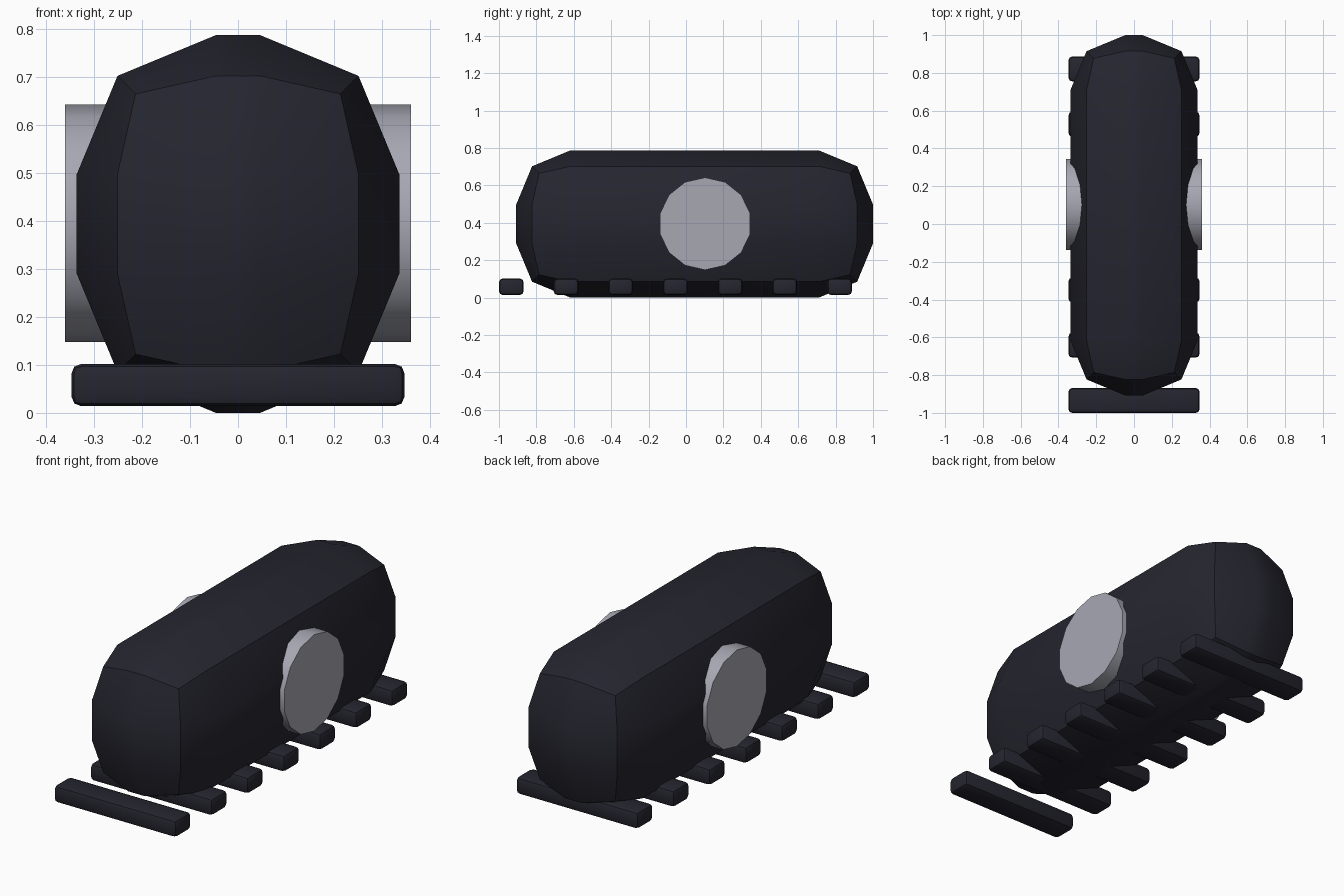
import bpy, bmesh, math
from mathutils import Matrix

if "Cube" in bpy.data.objects:
    bpy.data.objects.remove(bpy.data.objects["Cube"])


def material(name, color):
    m = bpy.data.materials.new(name)
    m.diffuse_color = (*color, 1.0)
    m.use_nodes = True
    m.node_tree.nodes["Principled BSDF"].inputs["Base Color"].default_value = m.diffuse_color
    return m


DARK = material("dark blue grey", (0.0185, 0.0185, 0.029))
METAL = material("light metal grey", (0.385, 0.39, 0.45))


def finish(name, bm, mat):
    bmesh.ops.recalc_face_normals(bm, faces=bm.faces)
    mesh = bpy.data.meshes.new(name)
    bm.to_mesh(mesh)
    bm.free()
    obj = bpy.data.objects.new(name, mesh)
    bpy.context.collection.objects.link(obj)
    mesh.materials.append(mat)
    bpy.ops.object.select_all(action='DESELECT')
    obj.select_set(True)
    bpy.context.view_layer.objects.active = obj
    bpy.ops.object.shade_smooth_by_angle(angle=math.radians(30))
    return obj


def rounded_box(name, size, center, radius, mat):
    bm = bmesh.new()
    bmesh.ops.create_cube(bm, size=1.0)
    bmesh.ops.scale(bm, vec=size, verts=bm.verts)
    bmesh.ops.bevel(bm, geom=bm.edges[:], offset=radius, offset_type='OFFSET',
                    segments=2, profile=0.5, affect='EDGES', clamp_overlap=True)
    bmesh.ops.translate(bm, vec=center, verts=bm.verts)
    return finish(name, bm, mat)


# Main body: long box with large two-step rounding
rounded_box("body", (0.672, 1.908, 0.787), (0, 0.046, 0.3935), 0.29, DARK)

# Cross bars under the body
for i in range(7):
    rounded_box(f"cross_bar_{i + 1}", (0.694, 0.132, 0.088),
                (0, -0.934 + 0.2925 * i, 0.058), 0.02, DARK)

# Side discs: one 14-sided drum through the body, a corner pointing up
bm = bmesh.new()
bmesh.ops.create_cone(bm, cap_ends=True, segments=14, radius1=0.247, radius2=0.247,
                      depth=0.72)
top = max(bm.verts, key=lambda v: v.co.x)
turn = -math.atan2(top.co.y, top.co.x)
bmesh.ops.transform(bm, verts=bm.verts, matrix=Matrix.Translation((0, 0.102, 0.395))
                    @ Matrix.Rotation(math.pi / 2, 4, 'Y') @ Matrix.Rotation(turn, 4, 'Z'))
finish("side_drum", bm, METAL)
